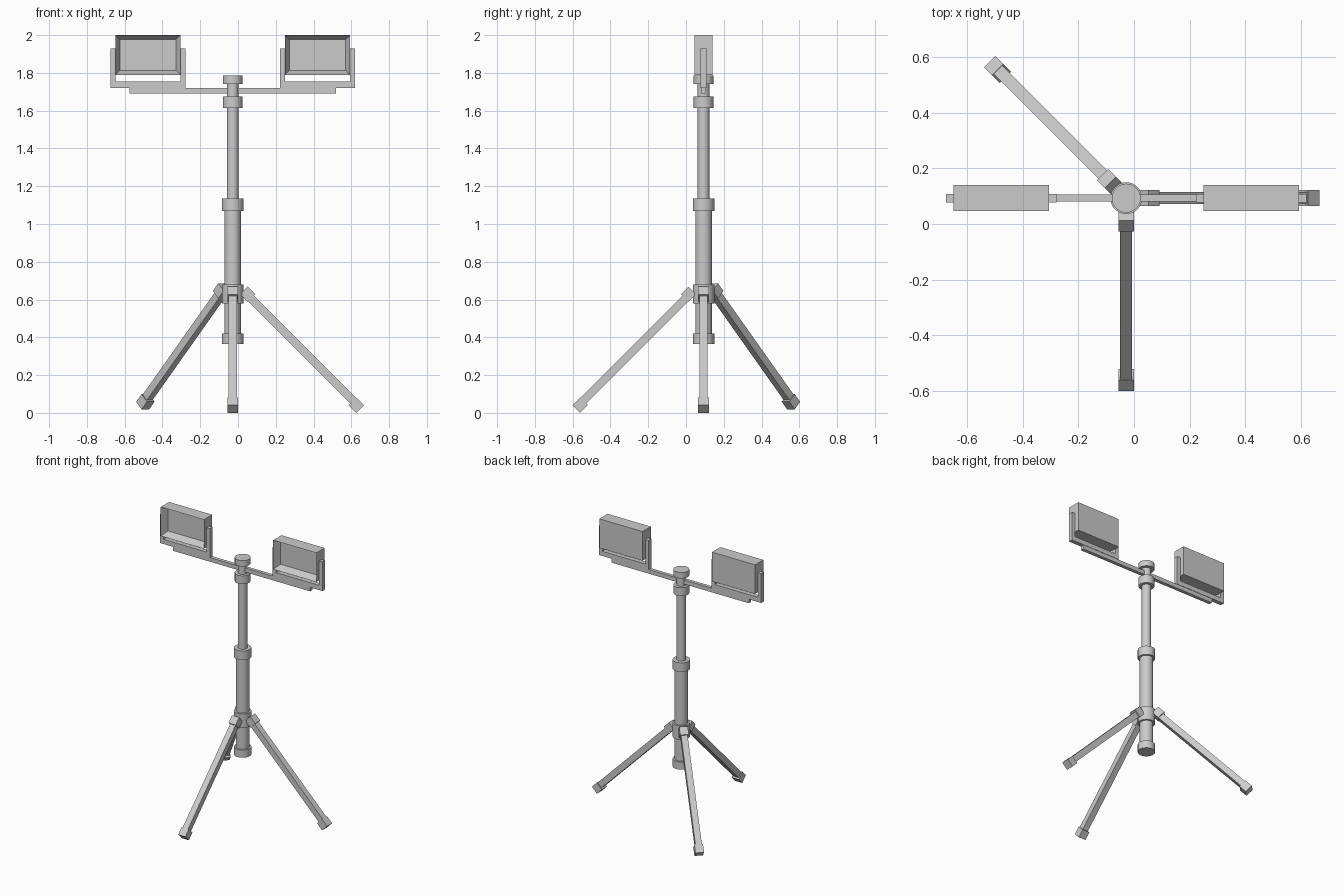
import bpy
import bmesh
from math import radians
from mathutils import Matrix, Vector

cube = bpy.data.objects.get("Cube")
if cube:
    bpy.data.objects.remove(cube)

PX, PY = -0.028, 0.093  # pole axis

grey = bpy.data.materials.new("grey metal")
grey.use_nodes = True
grey.diffuse_color = (0.6, 0.6, 0.6, 1)
grey.node_tree.nodes["Principled BSDF"].inputs["Base Color"].default_value = (0.6, 0.6, 0.6, 1)


def finish(name, bm):
    mesh = bpy.data.meshes.new(name)
    bm.to_mesh(mesh)
    bm.free()
    mesh.materials.append(grey)
    obj = bpy.data.objects.new(name, mesh)
    bpy.context.collection.objects.link(obj)
    return obj


def box(name, center, size, rot=Matrix()):
    bm = bmesh.new()
    m = Matrix.Translation(center) @ rot @ Matrix.Diagonal((*size, 1))
    bmesh.ops.create_cube(bm, size=1, matrix=m)
    return finish(name, bm)


def tube(name, radius, z0, z1):
    bm = bmesh.new()
    bmesh.ops.create_cone(bm, cap_ends=True, segments=32, radius1=radius, radius2=radius,
                          depth=z1 - z0, matrix=Matrix.Translation((PX, PY, (z0 + z1) / 2)))
    obj = finish(name, bm)
    bpy.ops.object.select_all(action="DESELECT")
    obj.select_set(True)
    bpy.context.view_layer.objects.active = obj
    bpy.ops.object.shade_smooth_by_angle(angle=radians(30))


# Telescopic pole with its collars
tube("lower_tube", 0.044, 0.38, 1.10)
tube("upper_tube", 0.031, 1.08, 1.76)
tube("bottom_collar", 0.057, 0.365, 0.42)
tube("leg_hub", 0.057, 0.58, 0.68)
tube("middle_collar", 0.057, 1.07, 1.135)
tube("top_collar", 0.052, 1.615, 1.675)
tube("top_cap", 0.052, 1.742, 1.785)

# Three legs, each with a hinge block and a foot
for name, angle, lift in (("left", 0, 0), ("front", -90, 0), ("back_right", 135, 0.018)):
    turn = Matrix.Rotation(radians(angle), 4, "Z")
    base = Matrix.Translation((PX, PY, lift)) @ turn
    top = base @ Vector((0.08, 0, 0.628))
    end = base @ Vector((0.654, 0, 0.041))
    rot = turn @ Matrix.Rotation(radians(45), 4, "Y")
    box(name + "_leg", (top + end) / 2, ((end - top).length, 0.043, 0.043), rot)
    box(name + "_hinge", top, (0.057,) * 3, rot)
    box(name + "_foot", end, (0.057,) * 3, rot)

# Crossbar
box("crossbar", (PX, PY, 1.705), (1.095, 0.025, 0.03))


def lamp(name, x):
    # Housing with a flared recess in its front face
    bm = bmesh.new()
    size = Vector((0.344, 0.094, 0.21))
    m = Matrix.Translation((x, PY, 1.895)) @ Matrix.Diagonal((*size, 1))
    bmesh.ops.create_cube(bm, size=1, matrix=m)
    bm.normal_update()
    front = min(bm.faces, key=lambda f: f.calc_center_median().y)
    bmesh.ops.inset_region(bm, faces=[front], thickness=0.033)
    for v in front.verts:
        v.co.y += 0.05
    finish(name + "_lamp", bm)
    # U-shaped bracket
    box(name + "_bracket_base", (x, PY, 1.737), (0.397, 0.03, 0.034))
    for side, s in (("inner", -1), ("outer", 1)):
        if x < 0:
            s = -s
        box(f"{name}_bracket_{side}_arm", (x + s * 0.185, PY, 1.825), (0.027, 0.03, 0.21))


lamp("right", PX - 0.449)
lamp("left", PX + 0.449)
